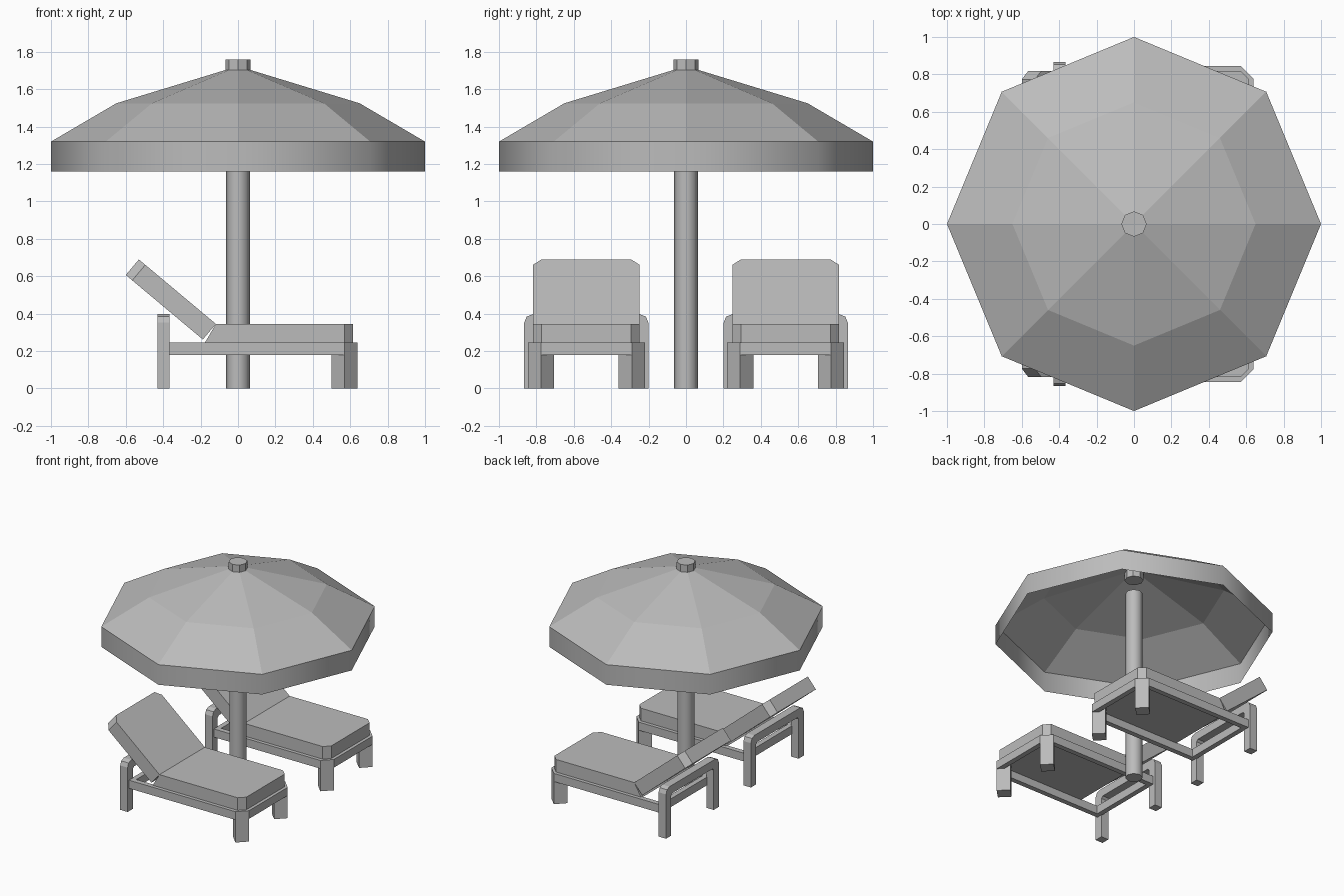
import bpy, bmesh, math
from mathutils import Vector

cube = bpy.data.objects.get("Cube")
if cube:
    bpy.data.objects.remove(cube, do_unlink=True)

grey = bpy.data.materials.new("light_grey")
grey.use_nodes = True
grey.diffuse_color = (0.5, 0.5, 0.5, 1)
grey.node_tree.nodes["Principled BSDF"].inputs["Base Color"].default_value = (0.5, 0.5, 0.5, 1)


def finish(name, bm, smooth=False, recalc=True):
    if recalc:
        bmesh.ops.recalc_face_normals(bm, faces=bm.faces)
    mesh = bpy.data.meshes.new(name)
    bm.to_mesh(mesh)
    bm.free()
    mesh.materials.append(grey)
    obj = bpy.data.objects.new(name, mesh)
    bpy.context.collection.objects.link(obj)
    if smooth:
        bpy.ops.object.select_all(action="DESELECT")
        obj.select_set(True)
        bpy.context.view_layer.objects.active = obj
        bpy.ops.object.shade_smooth_by_angle(angle=math.radians(50))
    return obj


def extrude_outline(name, points, offset):
    """Solid made by sweeping a flat outline along an offset."""
    bm = bmesh.new()
    face = bm.faces.new([bm.verts.new(p) for p in points])
    new = bmesh.ops.extrude_face_region(bm, geom=[face])["geom"]
    bmesh.ops.translate(bm, vec=offset, verts=[g for g in new if isinstance(g, bmesh.types.BMVert)])
    return finish(name, bm)


def lathe(name, profile, caps=False, smooth=False):
    """Eight-sided surface from (radius, height) pairs, listed bottom to top."""
    bm = bmesh.new()
    turns = [i * math.tau / 8 for i in range(8)]
    rings = [[bm.verts.new((r * math.cos(a), r * math.sin(a), z)) for a in turns] for r, z in profile]
    for low, high in zip(rings, rings[1:]):
        for i in range(8):
            j = (i + 1) % 8
            bm.faces.new((low[i], low[j], high[j], high[i]))
    if caps:
        bm.faces.new(rings[0][::-1])
        bm.faces.new(rings[-1])
    return finish(name, bm, smooth, recalc=caps)


# Parasol
lathe("parasol_pole", [(0.063, 0), (0.063, 1.53)], caps=True, smooth=True)
lathe("parasol_canopy", [(1, 1.32), (0.65, 1.525), (0.06, 1.705)])
lathe("parasol_valance", [(1, 1.16), (1, 1.32)], smooth=True)
lathe("parasol_cap", [(0.068, 1.64), (0.068, 1.76)], caps=True)


def bed_outline(back, foot, half, cut, y, z):
    """Rectangle with the two foot corners cut off."""
    return [(back, y - half, z), (foot - cut, y - half, z), (foot, y - half + cut, z),
            (foot, y + half - cut, z), (foot - cut, y + half, z), (back, y + half, z)]


def lounger(side, y):
    # Hollow rail frame
    bm = bmesh.new()
    outer = bed_outline(-0.37, 0.64, 0.313, 0.07, y, 0.18)
    inner = bed_outline(-0.33, 0.60, 0.273, 0.055, y, 0.18)
    loops = []
    for pts in (outer, inner):
        for h in (0, 0.065):
            loops.append([bm.verts.new(Vector(p) + Vector((0, 0, h))) for p in pts])
    ob, ot, ib, it = loops
    for a, b in ((ob, ot), (ot, it), (it, ib), (ib, ob)):
        for i in range(6):
            j = (i + 1) % 6
            bm.faces.new((a[i], a[j], b[j], b[i]))
    finish(side + "_rail_frame", bm)

    # Seat cushion, sheared at the back to meet the backrest
    seat = extrude_outline(side + "_seat_cushion",
                           bed_outline(-0.18, 0.615, 0.285, 0.045, y, 0.24), (0, 0, 0.105))
    for v in seat.data.vertices:
        if v.co.x < 0 and v.co.z > 0.3:
            v.co.x = -0.118

    # Reclined backrest with cut top corners
    foot, top = Vector((-0.118, y, 0.345)), Vector((-0.53, y, 0.69))
    cut = (top - foot).normalized() * 0.045
    across = Vector((0, 0.285, 0))
    narrow = Vector((0, 0.24, 0))
    extrude_outline(side + "_backrest",
                    [foot - across, top - cut - across, top - narrow,
                     top + narrow, top - cut + across, foot + across],
                    (-0.07, 0, -0.083))

    # Head arch: posts and crossbar in one bent bar
    half, high, bar = 0.332, 0.397, 0.065
    right_out = [(half, 0), (half, high - 0.045), (half - 0.013, high - 0.013), (half - 0.045, high)]
    right_in = [(half - bar, 0), (half - bar, high - bar - 0.015), (half - bar - 0.015, high - bar)]
    ring = right_out + [(-a, b) for a, b in reversed(right_out)]
    ring += [(-a, b) for a, b in right_in] + list(reversed(right_in))
    extrude_outline(side + "_head_arch", [(-0.43, y + a, b) for a, b in ring], (0.065, 0, 0))

    # Foot legs, square posts turned to follow the cut corners
    for name, dy in (("near", -0.243), ("far", 0.243)):
        diamond = [(0.57 + a, y + dy + b, 0) for a, b in ((0.07, 0), (0, 0.07), (-0.07, 0), (0, -0.07))]
        extrude_outline(f"{side}_{name}_foot_leg", diamond, (0, 0, 0.244))


lounger("front", -0.533)
lounger("back", 0.533)
